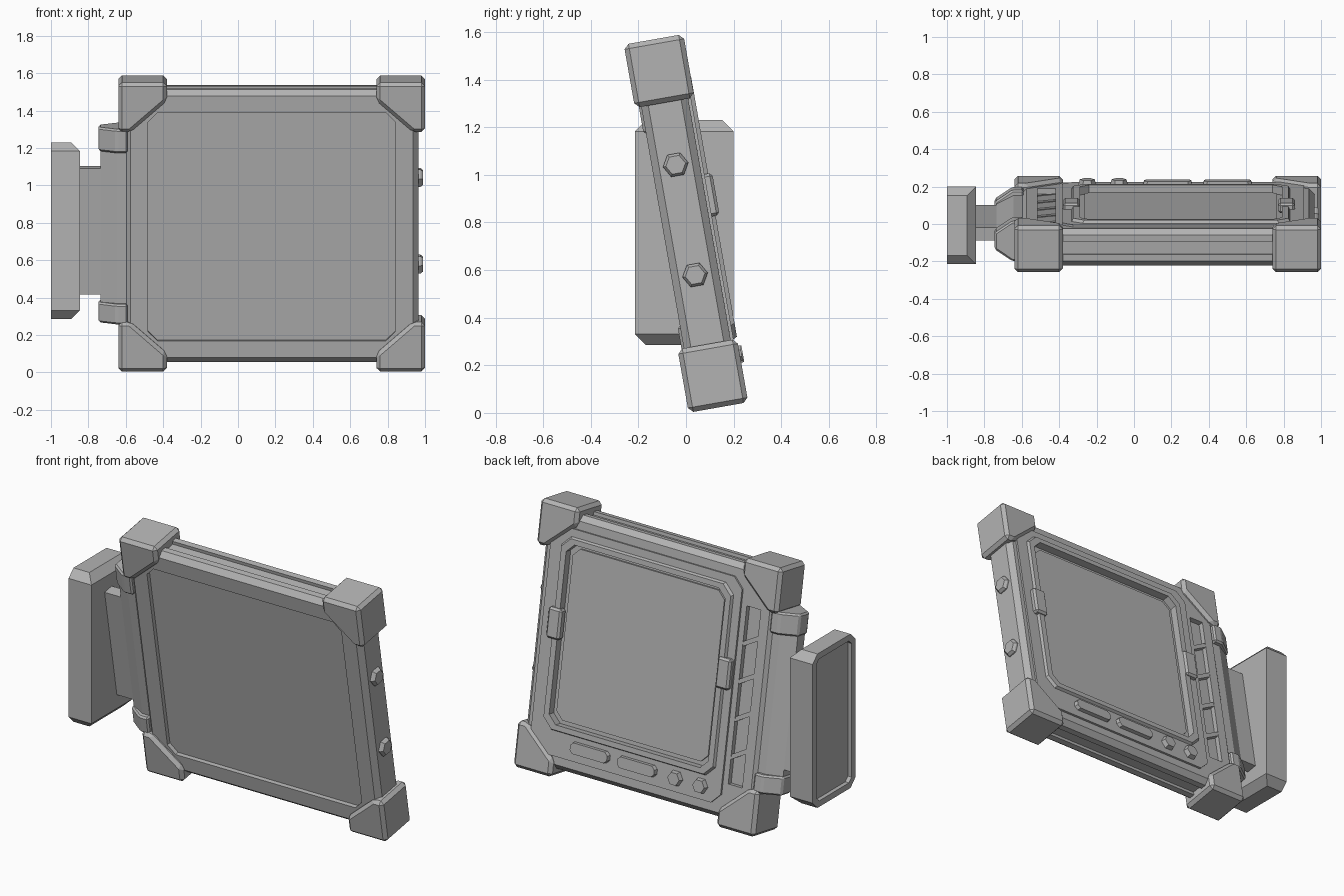
import bpy, bmesh, math
from mathutils import Matrix, Vector

if "Cube" in bpy.data.objects:
    bpy.data.objects.remove(bpy.data.objects["Cube"], do_unlink=True)

grey = bpy.data.materials.new("plain_grey")
grey.use_nodes = True
grey.diffuse_color = (0.45, 0.45, 0.45, 1)
grey.node_tree.nodes["Principled BSDF"].inputs["Base Color"].default_value = (0.45, 0.45, 0.45, 1)

# The monitor leans forward about the x axis
TILT = Matrix.Translation((0, 0, 0.796)) @ Matrix.Rotation(math.radians(10), 4, 'X')
CX, HW, HH = 0.18, 0.82, 0.785      # monitor centre and half sizes


def finish(name, bm, matrix=TILT):
    bmesh.ops.recalc_face_normals(bm, faces=bm.faces)
    mesh = bpy.data.meshes.new(name)
    bm.to_mesh(mesh)
    bm.free()
    mesh.materials.append(grey)
    obj = bpy.data.objects.new(name, mesh)
    bpy.context.collection.objects.link(obj)
    obj.matrix_world = matrix
    return obj


def prism(name, points, axis, lo, hi, bevel=0, top_scale=1):
    """Extrude a 2D outline along an axis, optionally tapered or bevelled."""
    place = {'x': lambda a, b, c: (c, a, b),
             'y': lambda a, b, c: (a, c, b),
             'z': lambda a, b, c: (a, b, c)}[axis]
    n = len(points)
    ma = sum(p[0] for p in points) / n
    mb = sum(p[1] for p in points) / n
    bm = bmesh.new()
    low = [bm.verts.new(place(a, b, lo)) for a, b in points]
    high = [bm.verts.new(place(ma + (a - ma) * top_scale, mb + (b - mb) * top_scale, hi))
            for a, b in points]
    bm.faces.new(low)
    bm.faces.new(high)
    for i in range(n):
        j = (i + 1) % n
        bm.faces.new((low[i], low[j], high[j], high[i]))
    bmesh.ops.recalc_face_normals(bm, faces=bm.faces)
    if bevel:
        bmesh.ops.bevel(bm, geom=bm.edges[:], offset=bevel, segments=1,
                        affect='EDGES', profile=0.5)
    return finish(name, bm)


def rect(a0, a1, b0, b1):
    return [(a0, b0), (a1, b0), (a1, b1), (a0, b1)]


def octagon(a0, a1, b0, b1, c):
    return [(a0 + c, b0), (a1 - c, b0), (a1, b0 + c), (a1, b1 - c),
            (a1 - c, b1), (a0 + c, b1), (a0, b1 - c), (a0, b0 + c)]


def hexagon(a, b, r):
    return [(a + r * math.cos(i * math.pi / 3), b + r * math.sin(i * math.pi / 3))
            for i in range(6)]


def cut(targets, cutter):
    """Subtract the cutter from each target, then remove it."""
    for obj in targets:
        mod = obj.modifiers.new("cut", 'BOOLEAN')
        mod.operation, mod.solver, mod.object = 'DIFFERENCE', 'EXACT', cutter
        bpy.context.view_layer.update()
        with bpy.context.temp_override(object=obj, active_object=obj):
            bpy.ops.object.modifier_apply(modifier=mod.name)
    bpy.data.objects.remove(cutter, do_unlink=True)


# Main housing with its back plate and raised screen surround
housing = prism("housing", rect(CX - 0.785, CX + 0.785, -0.74, 0.74), 'y', -0.1, 0.1, bevel=0.03)
plate = prism("back_plate", octagon(-0.385, 0.91, -0.66, 0.66, 0.06), 'y', 0.09, 0.112)
surround = prism("screen_surround", octagon(-0.34, 0.84, -0.52, 0.62, 0.06), 'y', 0.1, 0.128,
                 top_scale=0.975)

# Front recess, screen opening, vent slot and the long edge grooves
cut([housing], prism("front_cut", octagon(CX - 0.66, CX + 0.66, -0.62, 0.62, 0.05),
                     'y', -0.2, -0.075))
cut([housing, plate, surround],
    prism("screen_cut", octagon(-0.29, 0.79, -0.475, 0.575, 0.05), 'y', 0.082, 0.3))
cut([housing], prism("vent_cut", rect(-0.515, -0.42, -0.53, 0.51), 'y', 0.07, 0.3))
for s in (-1, 1):
    cut([housing], prism("groove_cut", rect(-0.035, 0.035, s * 0.72, s * 0.8),
                         'x', CX - 0.65, CX + 0.65))

prism("screen", octagon(-0.265, 0.765, -0.45, 0.55, 0.045), 'y', 0.075, 0.095)

# Slanted slats across the vent
for i in range(4):
    w = -0.36 + i * 0.22
    prism(f"vent_slat_{i + 1}", [(-0.52, w + 0.03), (-0.415, w - 0.03),
                                 (-0.415, w), (-0.52, w + 0.06)], 'y', 0.06, 0.098)

# Clips on both sides of the screen
for name, x in (("left", 0.815), ("right", -0.335)):
    prism(f"screen_clip_{name}", rect(x - 0.045, x + 0.045, 0.01, 0.19), 'y', 0.09, 0.145,
          bevel=0.012)

# Control buttons under the screen
for i, x in enumerate((0.5, 0.18)):
    prism(f"long_button_{i + 1}", octagon(x - 0.135, x + 0.135, -0.612, -0.542, 0.02),
          'y', 0.1, 0.135, top_scale=0.93)
for i, x in enumerate((-0.08, -0.25)):
    prism(f"hex_button_{i + 1}", hexagon(x, -0.58, 0.05), 'y', 0.1, 0.14, top_scale=0.8)

# Hex bolts on the left side
for i, w in enumerate((-0.22, 0.25)):
    prism(f"side_bolt_{i + 1}", hexagon(0, w, 0.054), 'x', 0.95, 0.975)
    prism(f"side_bolt_cap_{i + 1}", hexagon(0, w, 0.054), 'x', 0.975, 0.99, top_scale=0.78)

# Corner bumpers, one outline mirrored to all four corners
outline = [(0, 0), (0.26, 0), (0.26, 0.1), (0.065, 0.27), (0, 0.27)]
for sx, side in ((1, "left"), (-1, "right")):
    for sz, level in ((1, "top"), (-1, "bottom")):
        pts = [(CX + sx * (HW - a), sz * (HH - b)) for a, b in outline]
        prism(f"corner_{level}_{side}", pts, 'y', -0.127, 0.127, bevel=0.02)


# Hinge bar with thicker end caps
def hinge(x0, x1, narrow, wide):
    return [(x0, -narrow), (x0, narrow), (x1, wide), (-0.59, wide), (-0.59, -wide), (x1, -wide)]


prism("hinge_bar", hinge(-0.735, -0.645, 0.035, 0.08), 'z', -0.45, 0.45)
for name, lo, hi in (("top", 0.4, 0.53), ("bottom", -0.53, -0.42)):
    prism(f"hinge_cap_{name}", hinge(-0.745, -0.65, 0.045, 0.11), 'z', lo, hi, bevel=0.01)

# Arm plate between hinge and wall block
prism("arm_plate", rect(-0.86, -0.72, -0.035, 0.035), 'z', -0.38, 0.305)

# Upright mounting block with sloped ends and a recessed outer face
bm = bmesh.new()
C = 0.047
for y0, y1, x1, z0, z1 in ((-0.215, 0.2, -0.845, 0.285 + C, 1.23 - C),
                           (-0.215 + C, 0.2 - C, -0.845 - C, 0.285, 1.23)):
    for x in (-1, x1):
        for y in (y0, y1):
            for z in (z0, z1):
                bm.verts.new((x, y, z))
bmesh.ops.convex_hull(bm, input=bm.verts[:])
bmesh.ops.dissolve_limit(bm, angle_limit=0.01, verts=bm.verts[:], edges=bm.edges[:])
bmesh.ops.recalc_face_normals(bm, faces=bm.faces)
outer = [f for f in bm.faces if f.normal.x < -0.99]
bmesh.ops.inset_region(bm, faces=outer, thickness=0.04)
walls = bmesh.ops.extrude_discrete_faces(bm, faces=outer)["faces"]
for f in walls:
    bmesh.ops.translate(bm, verts=f.verts[:], vec=Vector((0.025, 0, 0)))
finish("mounting_block", bm, Matrix.Identity(4))
